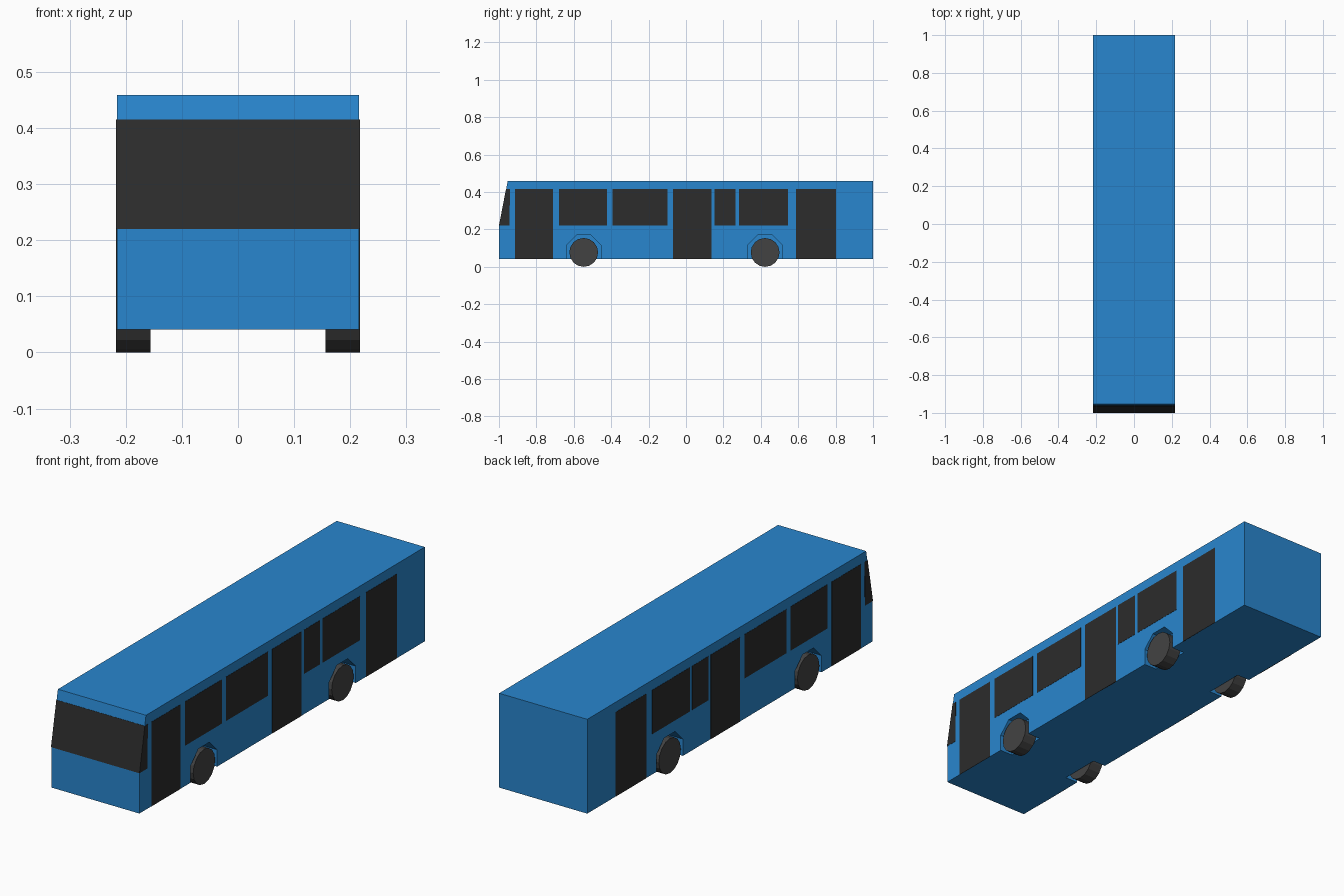
import bpy, bmesh, math
from mathutils import Matrix

if "Cube" in bpy.data.objects:
    bpy.data.objects.remove(bpy.data.objects["Cube"])


def material(name, rgb):
    m = bpy.data.materials.new(name)
    m.diffuse_color = (*rgb, 1)
    m.use_nodes = True
    m.node_tree.nodes["Principled BSDF"].inputs["Base Color"].default_value = m.diffuse_color
    return m


BLUE = material("blue_paint", (0.022, 0.24, 0.62))
GLASS = material("dark_glass", (0.025, 0.025, 0.025))
RUBBER = material("tyre_grey", (0.055, 0.055, 0.055))

HALF = 0.216           # half width of the body
FLOOR, SILL, HEAD, ROOF = 0.041, 0.22, 0.415, 0.459
AXLES = {"front": -0.547, "rear": 0.423}
WHEEL_R = 0.077


def prism(name, profile, x0, x1, mat):
    """Extrude a (y, z) profile along x from x0 to x1."""
    bm = bmesh.new()
    face = bm.faces.new([bm.verts.new((x0, y, z)) for y, z in profile])
    ext = bmesh.ops.extrude_face_region(bm, geom=[face])
    verts = [v for v in ext["geom"] if isinstance(v, bmesh.types.BMVert)]
    bmesh.ops.translate(bm, verts=verts, vec=(x1 - x0, 0, 0))
    bmesh.ops.recalc_face_normals(bm, faces=bm.faces)
    mesh = bpy.data.meshes.new(name)
    bm.to_mesh(mesh)
    bm.free()
    mesh.materials.append(mat)
    obj = bpy.data.objects.new(name, mesh)
    bpy.context.collection.objects.link(obj)
    return obj


def ring(cy, cz, radius, sides, phase=0.0):
    return [(cy + radius * math.cos(phase + math.tau * i / sides),
             cz + radius * math.sin(phase + math.tau * i / sides)) for i in range(sides)]


# Body shell with the raked upper front
body = prism("body", [(-0.999, FLOOR), (1, FLOOR), (1, ROOF), (-0.953, ROOF), (-0.999, SILL)],
             -HALF, HALF, BLUE)

# Octagonal wheel arches cut into both sides
for end, y in AXLES.items():
    for side, s in (("left", -1), ("right", 1)):
        octagon = ring(y, WHEEL_R, 0.093 / math.cos(math.pi / 8), 8, math.pi / 8)
        cutter = prism(f"{end}_{side}_arch_cutter", octagon, s * 0.152, s * 0.3, BLUE)
        cutter.hide_render = True
        mod = body.modifiers.new(f"{end}_{side}_arch", "BOOLEAN")
        mod.operation = "DIFFERENCE"
        mod.object = cutter
        mod.solver = "EXACT"
        bpy.context.view_layer.objects.active = body
        bpy.ops.object.modifier_apply(modifier=mod.name)
        bpy.data.objects.remove(cutter)

# Wheels
for end, y in AXLES.items():
    for side, s in (("left", -1), ("right", 1)):
        prism(f"{end}_{side}_wheel", ring(y, WHEEL_R, WHEEL_R, 16, math.pi / 2),
              s * 0.156, s * (HALF + 0.001), RUBBER)

# Windscreen wrapping round onto the sides
prism("windscreen", [(-1, SILL), (-0.9625, HEAD), (-0.941, HEAD), (-0.944, SILL)],
      -HALF - 0.001, HALF + 0.001, GLASS)

# Side doors and windows: (y start, y end, bottom)
PANELS = {
    "front_door": (-0.915, -0.711, FLOOR), "middle_door": (-0.07, 0.136, FLOOR),
    "rear_door": (0.588, 0.802, FLOOR), "first_window": (-0.68, -0.423, SILL),
    "second_window": (-0.394, -0.1, SILL), "narrow_window": (0.152, 0.265, SILL),
    "last_window": (0.283, 0.545, SILL),
}
for name, (y0, y1, z0) in PANELS.items():
    for side, s in (("left", -1), ("right", 1)):
        prism(f"{side}_{name}", [(y0, z0), (y1, z0), (y1, HEAD), (y0, HEAD)],
              s * (HALF - 0.003), s * (HALF + 0.001), GLASS)
